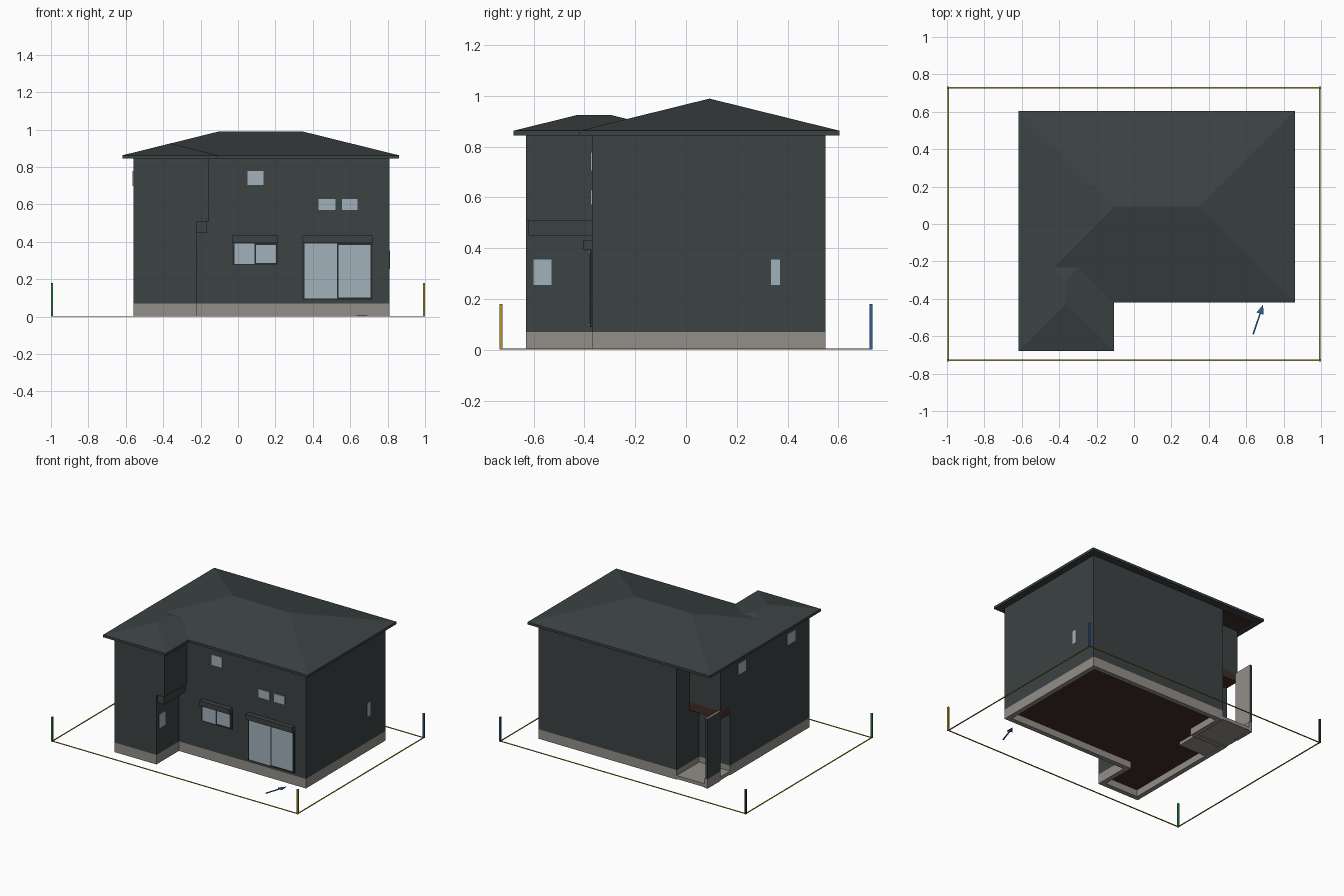
import bpy
import bmesh
import math
from mathutils import Vector

cube = bpy.data.objects.get("Cube")
if cube:
    bpy.data.objects.remove(cube, do_unlink=True)


def material(name, r, g, b):
    m = bpy.data.materials.new(name)
    m.use_nodes = True
    m.diffuse_color = (r, g, b, 1)
    m.node_tree.nodes["Principled BSDF"].inputs["Base Color"].default_value = (r, g, b, 1)
    return m


SIDING = material("dark_siding", 0.045, 0.055, 0.055)
STONE = material("foundation_grey", 0.29, 0.275, 0.25)
GLASS = material("pale_glass", 0.36, 0.44, 0.50)
BROWN = material("dark_brown", 0.055, 0.027, 0.02)
FRAME = material("frame_black", 0.022, 0.026, 0.026)
YELLOW = material("yellow", 0.42, 0.30, 0.02)
GREEN = material("green", 0.03, 0.28, 0.07)
BLUE = material("blue", 0.03, 0.11, 0.33)


def finish(name, bm, *mats):
    bmesh.ops.recalc_face_normals(bm, faces=bm.faces)
    mesh = bpy.data.meshes.new(name)
    bm.to_mesh(mesh)
    bm.free()
    for m in mats:
        mesh.materials.append(m)
    obj = bpy.data.objects.new(name, mesh)
    bpy.context.collection.objects.link(obj)
    return obj


def paint(obj, rule):
    """Give the second material to faces whose normal meets the rule."""
    for p in obj.data.polygons:
        if rule(p.normal):
            p.material_index = 1


def box(name, x, y, z, *mats):
    bm = bmesh.new()
    bmesh.ops.create_cube(bm, size=1)
    for v in bm.verts:
        v.co = [lo + (hi - lo) * (c + 0.5) for c, (lo, hi) in zip(v.co, (x, y, z))]
    return finish(name, bm, *mats)


def extruded(outline, z0, z1):
    bm = bmesh.new()
    base = bm.faces.new([bm.verts.new((x, y, z0)) for x, y in outline])
    top = bmesh.ops.extrude_face_region(bm, geom=[base], use_keep_orig=True)["geom"]
    for v in top:
        if isinstance(v, bmesh.types.BMVert):
            v.co.z = z1
    bmesh.ops.recalc_face_normals(bm, faces=bm.faces)
    return bm, base


# Main outline levels
WEST, EAST, FRONT, BACK, WING = -0.56, 0.81, -0.37, 0.55, -0.63
PORCH_X, DOOR_Y, UPPER_Y = -0.31, 0.29, 0.40
BASE, STOREY, EAVE = 0.07, 0.51, 0.846


def house_outline(wing_east, notch_y):
    return [(WEST, WING), (wing_east, WING), (wing_east, FRONT), (EAST, FRONT),
            (EAST, BACK), (PORCH_X, BACK), (PORCH_X, notch_y), (WEST, notch_y)]


# Foundation, hollow underneath with a brown floor
bm, base = extruded(house_outline(-0.22, DOOR_Y), 0, BASE)
bmesh.ops.inset_region(bm, faces=[base], thickness=0.035, use_even_offset=True)
hollow = bmesh.ops.extrude_face_region(bm, geom=[base])["geom"]
bmesh.ops.delete(bm, geom=[base], context="FACES_ONLY") if base.is_valid else None
for g in hollow:
    if isinstance(g, bmesh.types.BMVert):
        g.co.z = 0.05
    elif isinstance(g, bmesh.types.BMFace):
        g.material_index = 1
finish("foundation", bm, STONE, BROWN)

# Walls of both storeys
finish("lower_walls", extruded(house_outline(-0.22, DOOR_Y), BASE, STOREY)[0], SIDING)
finish("upper_walls", extruded(house_outline(-0.155, UPPER_Y), STOREY, EAVE)[0], SIDING)
box("wing_overhang", (-0.23, -0.165), (-0.62, FRONT), (0.45, STOREY), SIDING)

# Porch
box("porch_floor", (WEST, PORCH_X), (0.10, BACK), (0.005, 0.03), STONE)
box("porch_beam", (WEST, PORCH_X), (DOOR_Y, UPPER_Y), (0.45, STOREY), BROWN)
box("porch_soffit", (WEST, PORCH_X), (UPPER_Y, BACK), (0.838, 0.845), BROWN)
box("porch_kerb", (WEST, -0.535), (UPPER_Y, BACK), (0, BASE), STONE)
screen = box("porch_screen", (WEST, -0.542), (UPPER_Y, BACK), (BASE, STOREY), SIDING, STONE)
paint(screen, lambda n: n.x > 0.5 or n.z > 0.5)


def hip_roof(name, x, y, z0=0.845, z1=0.863, pitch=0.247):
    """Fascia box with a hipped top whose ridge follows the longer side."""
    bm = bmesh.new()
    corners = [(x[0], y[0]), (x[1], y[0]), (x[1], y[1]), (x[0], y[1])]
    low = [bm.verts.new((*c, z0)) for c in corners]
    eave = [bm.verts.new((*c, z1)) for c in corners]
    half = min(x[1] - x[0], y[1] - y[0]) / 2
    z = z1 + half * pitch
    a = bm.verts.new((x[0] + half, y[0] + half, z))
    b = bm.verts.new((x[1] - half, y[1] - half, z))
    bm.faces.new(low)
    for i in range(4):
        j = (i + 1) % 4
        bm.faces.new((low[i], low[j], eave[j], eave[i]))
    e = eave
    if x[1] - x[0] > y[1] - y[0]:
        slopes = [(e[0], e[1], b, a), (e[1], e[2], b), (e[2], e[3], a, b), (e[3], e[0], a)]
    else:
        slopes = [(e[0], e[1], a), (e[1], e[2], b, a), (e[2], e[3], b), (e[3], e[0], a, b)]
    for s in slopes:
        bm.faces.new(s)
    return finish(name, bm, SIDING)


hip_roof("main_roof", (-0.617, 0.86), (-0.42, 0.605))
hip_roof("wing_roof", (-0.617, -0.107), (-0.68, -0.045))

# Plain front windows
for name, x, z in (("stair_window", (0.05, 0.135), (0.705, 0.78)),
                   ("bedroom_window_a", (0.43, 0.52), (0.57, 0.63)),
                   ("bedroom_window_b", (0.555, 0.64), (0.57, 0.63))):
    box(name, x, (FRONT - 0.006, FRONT), z, GLASS)

# Side windows, as plates on walls facing along x
for name, x, y, z in (("wing_window", -0.22, (-0.60, -0.53), (0.255, 0.355)),
                      ("east_window", EAST, (0.335, 0.37), (0.255, 0.355)),
                      ("west_window_a", WEST, (0.11, 0.20), (0.70, 0.78)),
                      ("west_window_b", WEST, (-0.46, -0.37), (0.70, 0.78))):
    box(name, (x - 0.004, x + 0.004), y, z, GLASS)

# Sliding windows with frames and shutter boxes
for name, x0, x1, z0 in (("small_slider", -0.03, 0.215, 0.275),
                         ("large_slider", 0.345, 0.72, 0.09)):
    mid = (x0 + x1) / 2
    box(name + "_frame", (x0, x1), (FRONT - 0.008, FRONT), (z0, 0.395), FRAME)
    box(name + "_left_pane", (x0 + 0.01, mid - 0.003), (FRONT - 0.012, FRONT),
        (z0 + 0.006, 0.392), GLASS)
    box(name + "_right_pane", (mid + 0.004, x1 - 0.012), (FRONT - 0.010, FRONT),
        (z0 + 0.012, 0.382), GLASS)
    box(name + "_shutter_box", (x0, x1), (FRONT - 0.035, FRONT), (0.395, 0.433), SIDING)

# Plot boundary lines and corner posts
PX, PY, R = 0.994, 0.729, 0.006
for s, side in ((-1, "west"), (1, "east")):
    box(side + "_boundary", (s * PX - 0.004, s * PX + 0.004), (-PY, PY), (0, 0.004), YELLOW)
for s, side in ((-1, "front"), (1, "back")):
    box(side + "_boundary", (-PX, PX), (s * PY - 0.004, s * PY + 0.004), (0, 0.004), YELLOW)
for sx, sy, mat in ((-1, -1, GREEN), (1, -1, YELLOW), (1, 1, BLUE), (-1, 1, FRAME)):
    post = box("corner_post", (sx * PX - R, sx * PX + R), (sy * PY - R, sy * PY + R),
               (0, 0.18), mat, STONE)
    paint(post, lambda n: n.z > 0.5)

# Ground arrow
tail, tip = Vector((0.637, -0.59)), Vector((0.69, -0.432))
along = (tip - tail).normalized()
side = Vector((-along.y, along.x))
neck = tip - along * 0.05
arrow = [tail - side * 0.004, neck - side * 0.004, neck - side * 0.02, tip,
         neck + side * 0.02, neck + side * 0.004, tail + side * 0.004]
finish("ground_arrow", extruded(arrow, 0, 0.005)[0], BLUE)
